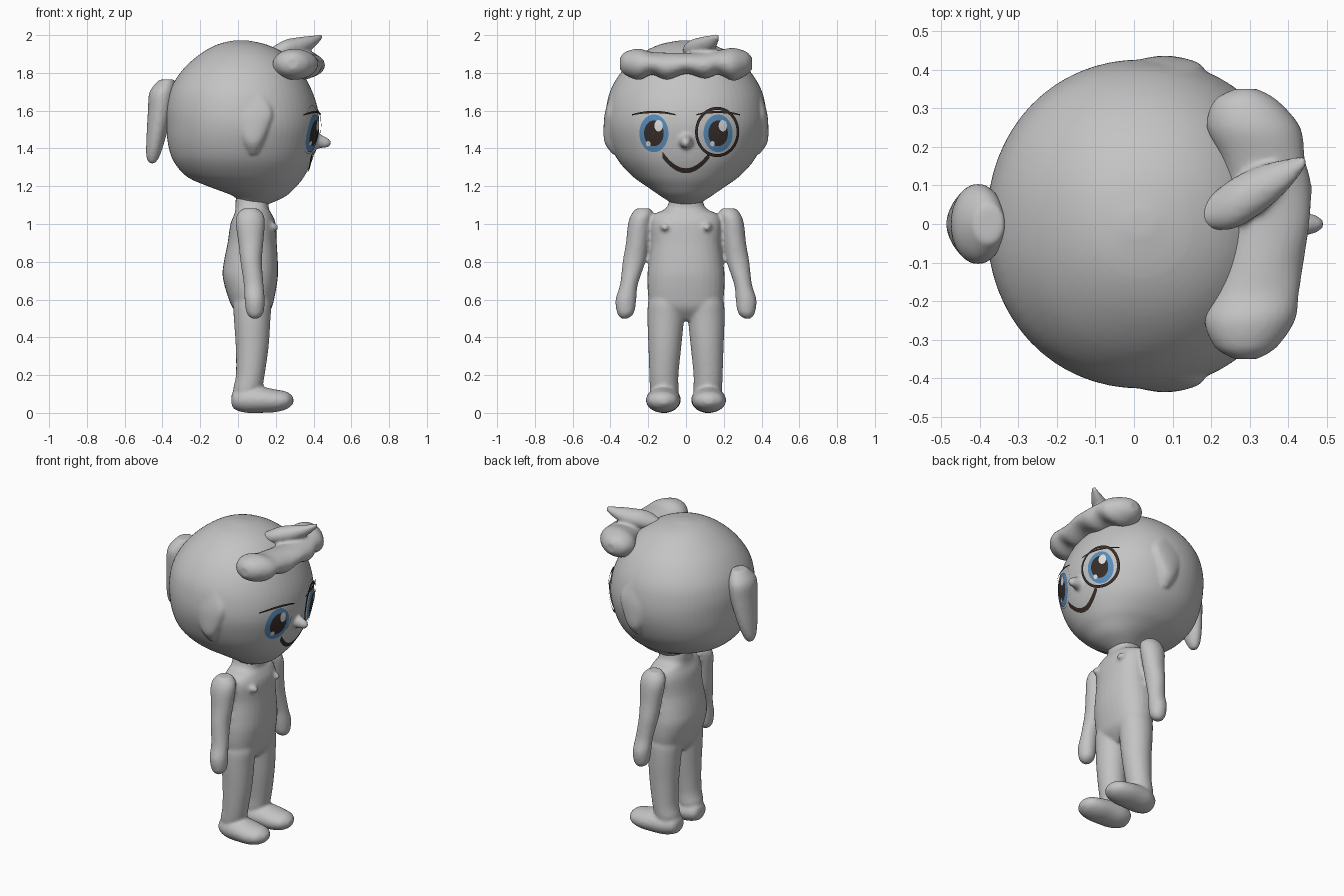
import bpy, bmesh, math
from mathutils import Vector
from mathutils.bvhtree import BVHTree

cube = bpy.data.objects.get("Cube")
if cube:
    bpy.data.objects.remove(cube, do_unlink=True)


def material(name, rgb):
    m = bpy.data.materials.new(name)
    m.use_nodes = True
    m.diffuse_color = (*rgb, 1)
    m.node_tree.nodes["Principled BSDF"].inputs["Base Color"].default_value = (*rgb, 1)
    return m


clay = material("clay grey", (0.55, 0.55, 0.55))
dark = material("dark brown", (0.04, 0.027, 0.022))
blue = material("iris blue", (0.1, 0.27, 0.5))
shine = material("eye highlight", (0.75, 0.75, 0.75))


def add_object(name, bm, mat):
    me = bpy.data.meshes.new(name)
    bm.to_mesh(me)
    bm.free()
    me.materials.append(mat)
    me.polygons.foreach_set("use_smooth", [True] * len(me.polygons))
    ob = bpy.data.objects.new(name, me)
    bpy.context.collection.objects.link(ob)
    return ob


def smooth_rings(rings, steps=4):
    """Catmull-Rom interpolation between the given cross-sections."""
    out = []
    last = len(rings) - 1
    for i in range(last):
        a, b, c, d = (rings[max(0, min(last, i + k))] for k in (-1, 0, 1, 2))
        for s in range(steps):
            t = s / steps
            out.append([0.5 * (2 * q + (r - p) * t + (2 * p - 5 * q + 4 * r - w) * t * t
                               + (3 * q - p - 3 * r + w) * t ** 3)
                        for p, q, r, w in zip(a, b, c, d)])
    return out + [list(rings[-1])]


def loft(bm, axis, rings, side=1, sides=32, power=2.0):
    """Closed skin over rings of (position, centre u, centre v, radius u, radius v)."""
    loops = []
    for pos, cu, cv, ru, rv in smooth_rings(rings):
        loop = []
        for k in range(sides):
            a = math.tau * k / sides
            c, s = math.cos(a), math.sin(a)
            u = cu + max(ru, 0.002) * math.copysign(abs(c) ** (2 / power), c)
            v = cv + max(rv, 0.002) * math.copysign(abs(s) ** (2 / power), s)
            x, y, z = {"x": (pos, u, v), "y": (u, pos, v), "z": (u, v, pos)}[axis]
            loop.append(bm.verts.new((x, y * side, z)))
        loops.append(loop)
    faces = [bm.faces.new(loops[0]), bm.faces.new(loops[-1])]
    for lo, hi in zip(loops, loops[1:]):
        for k in range(sides):
            n = (k + 1) % sides
            faces.append(bm.faces.new((lo[k], lo[n], hi[n], hi[k])))
    bmesh.ops.recalc_face_normals(bm, faces=faces)


def blend(ob, voxel=0.01, rounds=4):
    """Fuse overlapping shells into one soft surface."""
    r = ob.modifiers.new("fuse", "REMESH")
    r.mode = "VOXEL"
    r.voxel_size = voxel
    r.use_smooth_shade = True
    s = ob.modifiers.new("soften", "SMOOTH")
    s.factor = 0.5
    s.iterations = rounds


# Body: torso with neck, arms, legs, feet
bm = bmesh.new()
loft(bm, "z", [(.49, .075, 0, .05, .1), (.55, .075, 0, .1, .18), (.62, .07, 0, .125, .2),
               (.72, .065, 0, .146, .205), (.8, .068, 0, .143, .197), (.9, .075, 0, .13, .185),
               (1.0, .08, 0, .12, .19), (1.05, .08, 0, .1, .17), (1.08, .075, 0, .088, .11),
               (1.12, .075, 0, .088, .09), (1.2, .075, 0, .08, .08)], power=2.3)
for side in (1, -1):
    # Arm
    loft(bm, "z", [(.5, .09, .325, .02, .02), (.53, .09, .32, .045, .045),
                   (.6, .088, .318, .053, .055), (.68, .083, .302, .052, .047),
                   (.8, .07, .275, .057, .06), (.9, .068, .258, .066, .06),
                   (1.0, .065, .245, .077, .062), (1.05, .065, .232, .07, .058),
                   (1.082, .065, .225, .04, .04)], side)
    # Leg
    loft(bm, "z", [(.06, .05, .115, .05, .06), (.12, .05, .115, .075, .075),
                   (.2, .065, .117, .076, .077), (.35, .075, .112, .087, .087),
                   (.5, .075, .107, .097, .097), (.6, .075, .1, .1, .097),
                   (.68, .07, .09, .06, .06)], side)
    # Foot
    loft(bm, "x", [(-.035, .11, .07, .02, .02), (-.02, .11, .07, .06, .05),
                   (.04, .115, .07, .086, .069), (.12, .12, .069, .091, .069),
                   (.2, .122, .064, .088, .06), (.26, .122, .066, .07, .045),
                   (.293, .12, .066, .025, .018)], side)
    # Chest point
    loft(bm, "x", [(.15, .11, .985, .03, .03), (.19, .11, .985, .025, .022),
                   (.212, .11, .98, .01, .01)], side)
blend(add_object("body", bm, clay))

# Head with ears and nose: heights with back, front and half width
profile = [(1.1, 0, .15, .06), (1.145, -.02, .25, .13), (1.2, -.16, .31, .21),
           (1.25, -.27, .35, .28), (1.33, -.34, .39, .355), (1.42, -.37, .415, .4),
           (1.52, -.38, .43, .425), (1.62, -.38, .42, .422), (1.72, -.355, .385, .395),
           (1.82, -.29, .33, .33), (1.9, -.2, .25, .24), (1.95, -.11, .15, .14),
           (1.972, -.02, .05, .03)]
bm = bmesh.new()
loft(bm, "z", [(z, (b + f) / 2, 0, (f - b) / 2, w) for z, b, f, w in profile], sides=64, power=2.1)
for side in (1, -1):
    loft(bm, "z", [(1.37, .08, .375, .02, .015), (1.43, .08, .398, .05, .033),
                   (1.52, .08, .405, .085, .031), (1.6, .08, .402, .1, .025),
                   (1.69, .08, .385, .05, .015)], side)
loft(bm, "x", [(.39, 0, 1.445, .05, .05), (.44, 0, 1.437, .032, .036),
               (.475, 0, 1.43, .022, .025), (.49, 0, 1.43, .012, .012)])
head = add_object("head", bm, clay)
blend(head)

# Ponytail
bm = bmesh.new()
loft(bm, "z", [(1.32, -.455, 0, .015, .02), (1.36, -.45, 0, .036, .045),
               (1.45, -.435, 0, .05, .075), (1.6, -.41, 0, .067, .1),
               (1.7, -.4, 0, .068, .1), (1.765, -.375, 0, .04, .05)])
blend(add_object("ponytail", bm, clay))

# Wavy fringe with a pointed tuft
bm = bmesh.new()
loft(bm, "y", [(-.35, .29, 1.85, .03, .03), (-.32, .29, 1.85, .08, .062),
               (-.25, .3, 1.845, .118, .083), (-.18, .32, 1.85, .108, .06),
               (-.1, .335, 1.835, .105, .072), (0, .355, 1.85, .1, .055),
               (.1, .35, 1.84, .11, .07), (.17, .335, 1.855, .108, .065),
               (.25, .31, 1.845, .122, .087), (.32, .29, 1.85, .083, .062),
               (.35, .29, 1.85, .03, .03)])
loft(bm, "x", [(.17, .02, 1.9, .03, .03), (.25, .05, 1.925, .065, .05),
               (.33, .09, 1.94, .062, .05), (.4, .13, 1.965, .04, .033),
               (.447, .165, 1.995, .014, .012)])
blend(add_object("fringe", bm, clay))

# Painted face details follow the head surface
bpy.context.view_layer.update()
tree = BVHTree.FromObject(head, bpy.context.evaluated_depsgraph_get())


def plate(name, mat, rows, lift):
    """Thin sheet through rows of (y, z) points, laid on the face."""
    bm = bmesh.new()
    grid = []
    for row in rows:
        line = []
        for y, z in row:
            hit = tree.ray_cast(Vector((2, y, z)), Vector((-1, 0, 0)))[0]
            line.append(bm.verts.new((hit.x + lift, y, z)))
        grid.append(line)
    for a, b in zip(grid, grid[1:]):
        for k in range(len(a) - 1):
            f = bm.faces.new((a[k], a[k + 1], b[k + 1], b[k]))
            f.normal_update()
            if f.normal.x < 0:
                f.normal_flip()
    bmesh.ops.remove_doubles(bm, verts=bm.verts, dist=0.00005)
    return add_object(name, bm, mat)


def disc(name, mat, y, z, ry, rz, lift, inner=0.02):
    rows = []
    for i in range(6):
        r = inner + (1 - inner) * i / 5
        rows.append([(y + r * ry * math.cos(math.tau * k / 40),
                      z + r * rz * math.sin(math.tau * k / 40)) for k in range(41)])
    plate(name, mat, rows, lift)


def stroke(name, mat, y0, y1, height, thick, lift):
    """Band from y0 to y1 whose height and thickness are functions of t in -1..1."""
    rows = [[], []]
    for k in range(33):
        t = k / 16 - 1
        y = y0 + (y1 - y0) * k / 32
        for row, sign in zip(rows, (1, -1)):
            row.append((y, height(t) + sign * thick(t)))
    plate(name, mat, rows, lift)


for label, s in (("left", 1), ("right", -1)):
    y = 0.17 * s
    disc(label + "_eye_base", clay, y, 1.5, .1, .128, .005)
    disc(label + "_iris", blue, y, 1.48, .077, .1, .009)
    disc(label + "_pupil", dark, y, 1.48, .052, .068, .012)
    disc(label + "_large_highlight", shine, y + .025, 1.52, .022, .03, .015)
    disc(label + "_small_highlight", shine, y - .03, 1.425, .012, .014, .015)
    stroke(label + "_brow", dark, .055 * s, .285 * s,
           lambda t: 1.593 - .015 * t * t, lambda t: .006 - .003 * t * t, .016)

# Single eyeglass ring and smile
disc("eye_ring", dark, .165, 1.487, .117, .133, .014, inner=0.88)
stroke("mouth", dark, -.125, .125, lambda t: 1.282 + .085 * t * t,
       lambda t: .013 + .004 * t * t, .006)
